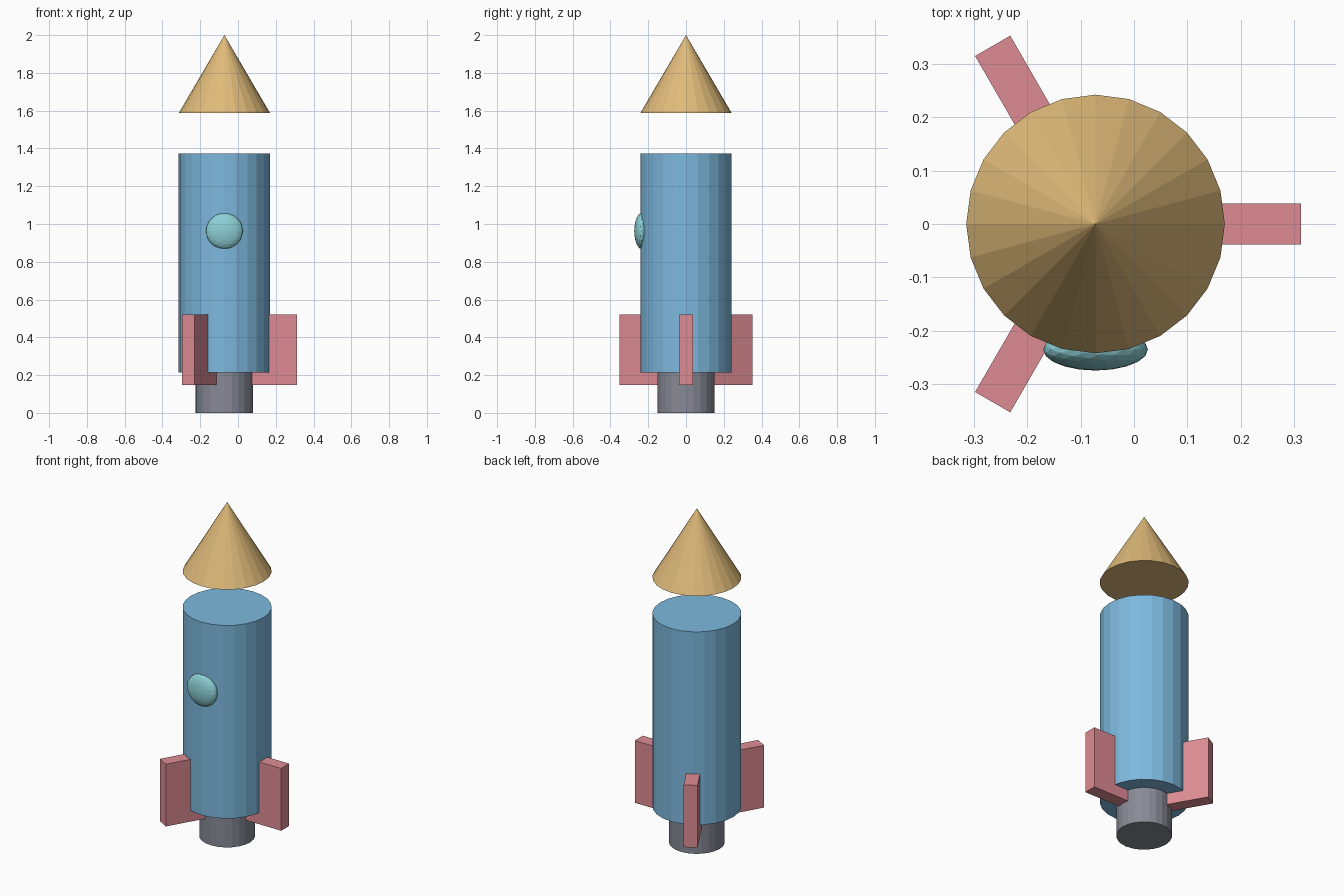
import bpy, math
from mathutils import Matrix

if "Cube" in bpy.data.objects:
    bpy.data.objects.remove(bpy.data.objects["Cube"])

AXIS_X = -0.072   # the rocket's axis, offset because one fin points along +x


def srgb(r, g, b):
    def lin(c):
        c /= 255
        return c / 12.92 if c <= 0.04045 else ((c + 0.055) / 1.055) ** 2.4
    return (lin(r), lin(g), lin(b), 1)


def material(name, *rgb):
    m = bpy.data.materials.new(name)
    m.diffuse_color = srgb(*rgb)
    m.use_nodes = True
    m.node_tree.nodes["Principled BSDF"].inputs["Base Color"].default_value = m.diffuse_color
    return m


blue = material("hull blue", 125, 185, 222)
tan = material("nose tan", 224, 187, 122)
pink = material("fin pink", 222, 140, 148)
grey = material("nozzle grey", 136, 138, 150)
cyan = material("window cyan", 140, 208, 214)


def finish(name, mat):
    ob = bpy.context.object
    ob.name = name
    ob.data.materials.append(mat)
    return ob


def round_part(name, mat, r_bottom, r_top, z0, z1):
    """24-sided cylinder or cone with a corner on +x."""
    bpy.ops.mesh.primitive_cone_add(vertices=24, radius1=r_bottom, radius2=r_top,
                                    depth=z1 - z0, location=(AXIS_X, 0, (z0 + z1) / 2))
    return finish(name, mat)


# Hull, floating nose cone and nozzle
round_part("body", blue, 0.242, 0.242, 0.215, 1.372)
round_part("nose_cone", tan, 0.242, 0, 1.587, 2.0)
round_part("nozzle", grey, 0.152, 0.152, 0.0, 0.26)

# Three box fins around the hull
R_IN, R_OUT, Z0, Z1, THICK = 0.10, 0.385, 0.147, 0.52, 0.076
for i in range(3):
    bpy.ops.mesh.primitive_cube_add(size=1)
    fin = finish(f"fin_{i + 1}", pink)
    fin.data.transform(
        Matrix.Translation((AXIS_X, 0, 0))
        @ Matrix.Rotation(math.radians(120 * i), 4, 'Z')
        @ Matrix.Translation(((R_IN + R_OUT) / 2, 0, (Z0 + Z1) / 2))
        @ Matrix.Diagonal((R_OUT - R_IN, THICK, Z1 - Z0, 1)))

# Flattened dome window on the front
bpy.ops.mesh.primitive_ico_sphere_add(subdivisions=3, radius=0.098,
                                      location=(AXIS_X, -0.235, 0.963))
window = finish("window", cyan)
window.scale = (1, 0.4, 0.97)
